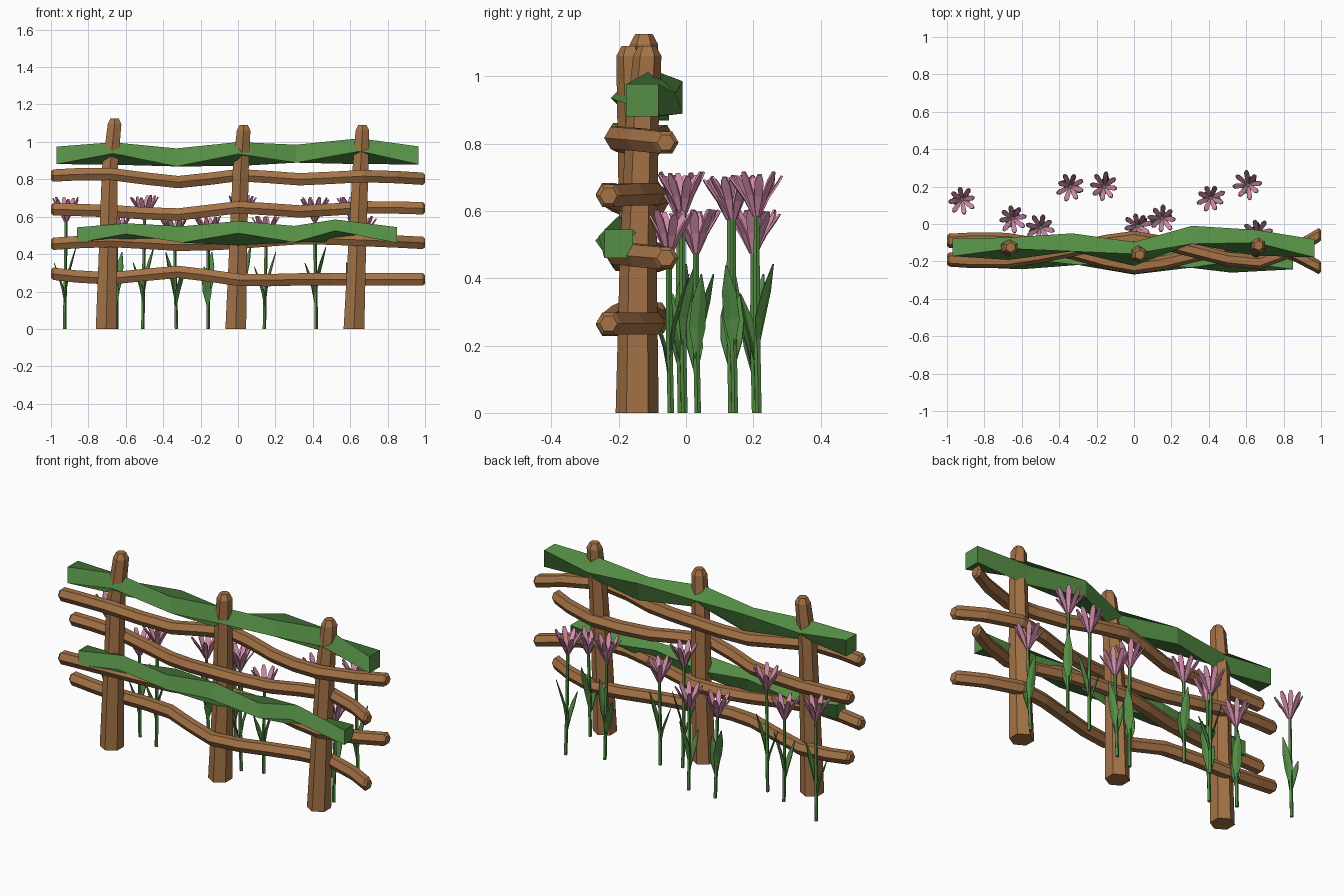
import bpy, bmesh, math, random
from mathutils import Vector

if "Cube" in bpy.data.objects:
    bpy.data.objects.remove(bpy.data.objects["Cube"])

random.seed(4)


def material(name, rgb):
    m = bpy.data.materials.new(name)
    m.diffuse_color = (*rgb, 1)
    m.use_nodes = True
    m.node_tree.nodes["Principled BSDF"].inputs["Base Color"].default_value = m.diffuse_color
    return m


WOOD = material("brown wood", (0.37, 0.17, 0.062))
GREEN = material("leaf green", (0.09, 0.27, 0.06))
PINK = material("petal pink", (0.67, 0.27, 0.42))


def finish(name, bm, mat):
    bmesh.ops.recalc_face_normals(bm, faces=bm.faces[:])
    me = bpy.data.meshes.new(name)
    bm.to_mesh(me)
    bm.free()
    me.materials.append(mat)
    ob = bpy.data.objects.new(name, me)
    bpy.context.collection.objects.link(ob)
    return ob


def loft(name, rings, sides, axis, mat):
    """Skin rings of (x, y, z, radius, twist in degrees) along the x or z axis."""
    bm = bmesh.new()
    loops = []
    for x, y, z, r, twist in rings:
        loop = []
        for i in range(sides):
            a = math.tau * i / sides + math.radians(twist)
            u, v = r * math.cos(a), r * math.sin(a)
            off = Vector((0, u, v)) if axis == "x" else Vector((u, v, 0))
            loop.append(bm.verts.new(Vector((x, y, z)) + off))
        loops.append(loop)
    for a, b in zip(loops, loops[1:]):
        for i in range(sides):
            j = (i + 1) % sides
            bm.faces.new((a[i], a[j], b[j], b[i]))
    bm.faces.new(loops[0])
    bm.faces.new(loops[-1])
    return finish(name, bm, mat)


def smooth(points):
    """Insert one spline midpoint into every span."""
    out = [points[0]]
    for i in range(len(points) - 1):
        a, b, c, d = (points[max(0, min(len(points) - 1, i + k))] for k in (-1, 0, 1, 2))
        out.append(tuple((9 * (q + r) - p - s) / 16 for p, q, r, s in zip(a, b, c, d)))
        out.append(c)
    return out


# Fence posts: base x, upper x, top x, top y, height
for n, (x0, x1, x2, y, h) in enumerate([(-0.705, -0.685, -0.66, -0.125, 1.125),
                                        (-0.012, 0.015, 0.03, -0.165, 1.09),
                                        (0.62, 0.655, 0.665, -0.115, 1.09)]):
    loft(f"post_{n + 1}", [(x0, -0.145, 0, 0.064, 30),
                           ((x0 + x1) / 2, -0.142, 0.45, 0.055, 30),
                           (x1, (y - 0.145) / 2, 0.86, 0.049, 30),
                           (x2, y, h - 0.03, 0.042, 30),
                           (x2, y, h, 0.026, 30)], 6, "z", WOOD)

# Woven rails: the two weaves pass the posts on opposite sides
RAIL_X = (-1, -0.68, -0.32, 0.0, 0.33, 0.67, 1)
WEAVE_A = (-0.09, -0.085, -0.155, -0.23, -0.165, -0.10, -0.23)
WEAVE_B = (-0.19, -0.198, -0.135, -0.075, -0.145, -0.205, -0.06)
RAILS = [("lowest_rail", WEAVE_A, (0.295, 0.27, 0.305, 0.262, 0.265, 0.265, 0.265)),
         ("lower_rail", WEAVE_B, (0.455, 0.47, 0.45, 0.46, 0.485, 0.475, 0.46)),
         ("upper_rail", WEAVE_A, (0.64, 0.63, 0.612, 0.65, 0.628, 0.65, 0.645)),
         ("top_rail", WEAVE_B, (0.82, 0.828, 0.785, 0.822, 0.80, 0.817, 0.803))]
for name, ys, zs in RAILS:
    rings = [(*p, 0.038, 0) for p in smooth(list(zip(RAIL_X, ys, zs)))]
    # chamfered ends
    for k, s in ((0, 1), (-1, -1)):
        x, y, z, r, t = rings[k]
        rings[k] = (x + 0.012 * s, y, z, r, t)
        cap = (x, y, z, 0.026, t)
        rings = [cap] + rings if s == 1 else rings + [cap]
    loft(name, rings, 6, "x", WOOD)

# Four-sided vines, turned edge-on at every post: x, y, z, radius, twist
loft("upper_vine", [(-0.97, -0.125, 0.928, 0.066, 45), (-0.67, -0.132, 0.938, 0.060, 0),
                    (-0.33, -0.098, 0.917, 0.068, 45), (0.0, -0.16, 0.935, 0.064, 0),
                    (0.31, -0.058, 0.937, 0.068, 45), (0.65, -0.1, 0.95, 0.069, 0),
                    (0.965, -0.13, 0.928, 0.068, 45)], 4, "x", GREEN)
loft("lower_vine", [(-0.86, -0.19, 0.502, 0.058, 45), (-0.6, -0.185, 0.508, 0.057, 0),
                    (-0.3, -0.175, 0.505, 0.062, 45), (0.0, -0.205, 0.512, 0.065, 0),
                    (0.3, -0.19, 0.507, 0.062, 45), (0.52, -0.2, 0.525, 0.06, 0),
                    (0.85, -0.2, 0.502, 0.06, 45)], 4, "x", GREEN)


def blade(bm, origin, angle, profile, fold):
    """Strip along a direction, folded or flat; profile holds (reach, height, half width)."""
    d = Vector((math.cos(angle), math.sin(angle), 0))
    side = Vector((-d.y, d.x, 0))
    rows = []
    for reach, height, w in profile:
        c = Vector(origin) + d * reach + Vector((0, 0, height))
        edge = c - d * fold * w
        pts = [edge - side * w, c, edge + side * w] if fold else [c - side * w, c + side * w]
        rows.append([bm.verts.new(p) for p in pts])
    for a, b in zip(rows, rows[1:]):
        for i in range(len(a) - 1):
            bm.faces.new((a[i], a[i + 1], b[i + 1], b[i]))


def thicken(ob, t):
    m = ob.modifiers.new("thickness", "SOLIDIFY")
    m.thickness = t
    m.offset = 0


# Flowers: x, y, height, base x, leaf direction in degrees
FLOWERS = [(-0.92, 0.13, 0.70, -0.928, 10), (-0.65, 0.03, 0.60, -0.65, 60),
           (-0.50, -0.02, 0.71, -0.51, 20), (-0.34, 0.20, 0.60, -0.33, 150),
           (-0.16, 0.20, 0.60, -0.16, 70), (0.02, -0.01, 0.71, 0.025, 40),
           (0.15, 0.03, 0.60, 0.14, 15), (0.41, 0.14, 0.70, 0.418, -20),
           (0.61, 0.21, 0.71, 0.62, 55), (0.66, -0.05, 0.60, 0.645, 80)]
PETAL = [(0.008, 0, 0.004), (0.034, 0.058, 0.012), (0.060, 0.100, 0.0135), (0.074, 0.124, 0.006)]
LEAF = [(0.004, 0, 0.005), (0.018, 0.09, 0.025), (0.040, 0.17, 0.022), (0.060, 0.25, 0.002)]
for n, (x, y, h, bx, heading) in enumerate(FLOWERS, 1):
    neck = h - 0.125
    loft(f"stem_{n}", [(bx, y + 0.005, 0, 0.010, 0), ((x + bx) / 2, y, neck * 0.5, 0.010, 0),
                       (x, y, neck, 0.009, 0), (x, y, neck + 0.012, 0.011, 0)], 5, "z", GREEN)
    # eight flaring petals
    bm = bmesh.new()
    turn = random.uniform(0, 0.7)
    for k in range(8):
        s = random.uniform(0.86, 1.1)
        blade(bm, (x, y, neck), turn + k * math.tau / 8,
              [(r * s, z * (1 + (0.96 - s) * 0.6), w) for r, z, w in PETAL], 0)
    thicken(finish(f"petals_{n}", bm, PINK), 0.006)
    # two opposite leaves
    bm = bmesh.new()
    for k, (low, size) in enumerate(((0.27, 1.0), (0.20, 0.85))):
        blade(bm, ((x + bx) / 2, y, low * h), math.radians(heading) + k * math.pi,
              [(r, z * size, w) for r, z, w in LEAF], 0.25)
    thicken(finish(f"leaves_{n}", bm, GREEN), 0.003)
